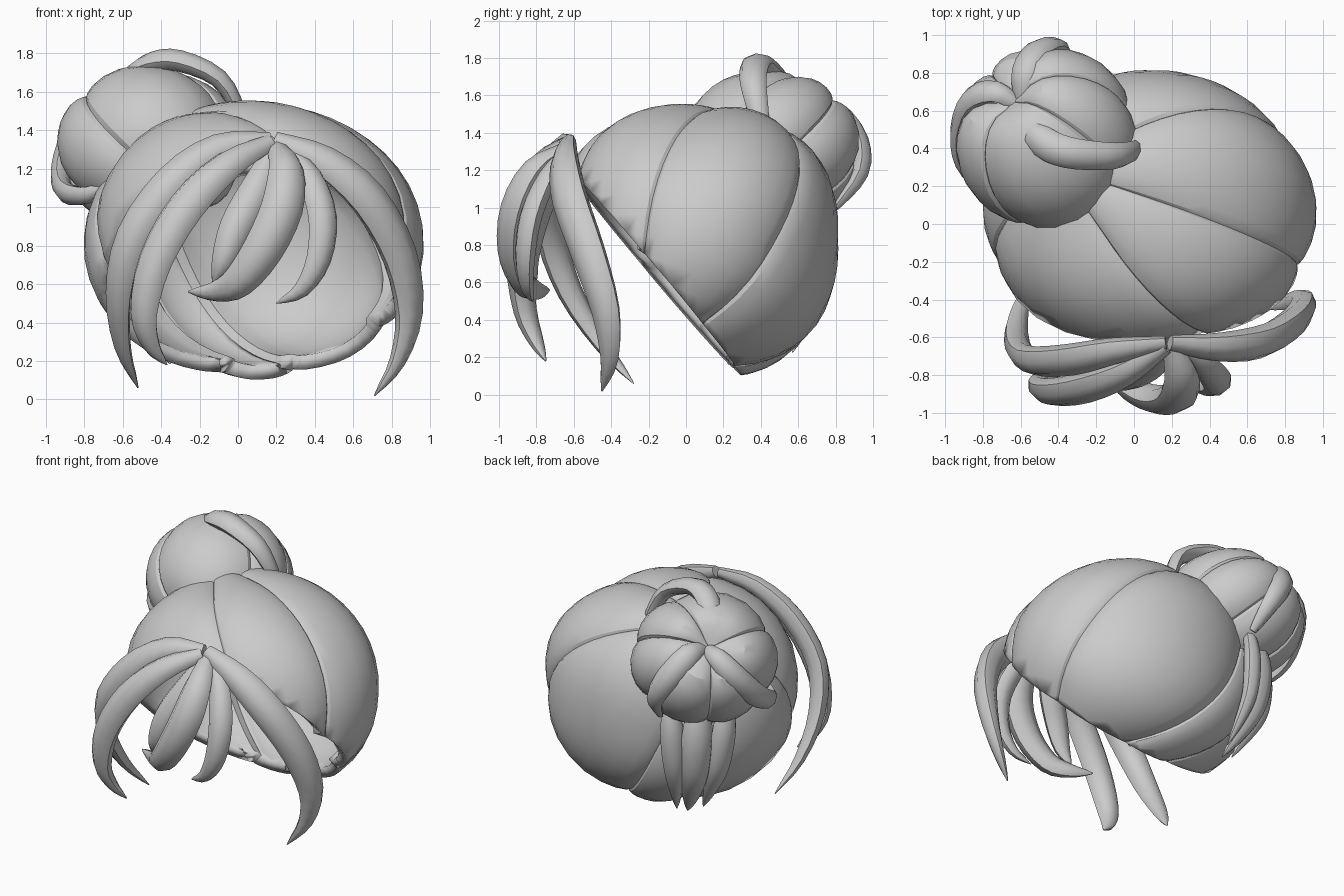
import bpy, bmesh, math
from mathutils import Vector

if "Cube" in bpy.data.objects:
    bpy.data.objects.remove(bpy.data.objects["Cube"])

mat = bpy.data.materials.new("hair_grey")
mat.diffuse_color = (0.6, 0.6, 0.6, 1)
mat.use_nodes = True
mat.node_tree.nodes["Principled BSDF"].inputs["Base Color"].default_value = mat.diffuse_color


def finish(name, bm, angle=35):
    bmesh.ops.recalc_face_normals(bm, faces=bm.faces[:])
    me = bpy.data.meshes.new(name)
    bm.to_mesh(me)
    bm.free()
    me.materials.append(mat)
    ob = bpy.data.objects.new(name, me)
    bpy.context.collection.objects.link(ob)
    bpy.ops.object.select_all(action='DESELECT')
    ob.select_set(True)
    bpy.context.view_layer.objects.active = ob
    bpy.ops.object.shade_smooth_by_angle(angle=math.radians(angle))
    return ob


def reach(d, radii, q):
    """Distance from centre to surface along d; q > 2 squares the side outline."""
    a, b, c = (abs(d[k]) / radii[k] for k in range(3))
    return 1 / math.sqrt(a * a + (b ** q + c ** q) ** (2 / q))


def lobed_ball(center, radii, axis, seams, groove, q=2, dent=0, rings=18, steps=8):
    """Ball split by grooves that run from pole to pole through the seam points."""
    c, w = Vector(center), Vector(axis).normalized()
    u = w.orthogonal().normalized()
    v = w.cross(u)
    az = sorted(math.atan2((Vector(s) - c).dot(v), (Vector(s) - c).dot(u)) for s in seams)
    cols = []
    for i, a in enumerate(az):
        b = az[(i + 1) % len(az)] + (2 * math.pi if i == len(az) - 1 else 0)
        # columns crowd towards the grooves to keep them crisp
        fs = [(1 - math.cos(math.pi * k / steps)) / 2 for k in range(steps)]
        cols += [(a + (b - a) * f, f) for f in fs]
    bm = bmesh.new()

    def point(t, a, f):
        d = w * math.cos(t) + (u * math.cos(a) + v * math.sin(a)) * math.sin(t)
        dip = groove * (1 - math.sin(math.pi * f) ** 0.5) * min(1, 2 * math.sin(t))
        dip += dent * math.exp(-(t / 0.35) ** 2)
        return bm.verts.new(c + d * reach(d, radii, q) * (1.01 - dip))

    top, bottom = point(0, 0, .5), point(math.pi, 0, .5)
    grid = [[point(math.pi * j / rings, a, f) for a, f in cols] for j in range(1, rings)]
    n = len(cols)
    for i in range(n):
        k = (i + 1) % n
        bm.faces.new((top, grid[0][i], grid[0][k]))
        bm.faces.new((bottom, grid[-1][k], grid[-1][i]))
        for r0, r1 in zip(grid, grid[1:]):
            bm.faces.new((r0[i], r1[i], r1[k], r0[k]))
    return bm


def strand(name, pts, radius, root=0.45, tip=0.04, flat=0.75, center=(0.08, 0.1, 0.85), sides=8):
    """Tapered lock of hair swept along a smooth path, flattened towards the head."""
    p = [Vector(q) for q in pts]
    p = [2 * p[0] - p[1]] + p + [2 * p[-1] - p[-2]]
    path = []
    for i in range(1, len(p) - 2):
        a, b, c, d = p[i - 1:i + 3]
        for t in (0, 1 / 3, 2 / 3):
            path.append(.5 * (2 * b + (c - a) * t + (2 * a - 5 * b + 4 * c - d) * t * t
                              + (3 * b - a - 3 * c + d) * t ** 3))
    path.append(p[-2])
    bm, rows, n = bmesh.new(), [], len(path) - 1
    for i, q in enumerate(path):
        s = i / n
        tan = (path[min(i + 1, n)] - path[max(i - 1, 0)]).normalized()
        out = q - Vector(center)
        out = (out - tan * out.dot(tan)).normalized()
        side = tan.cross(out)
        if s < 0.35:
            r = root + (1 - root) * math.sin(s / 0.35 * math.pi / 2)
        else:
            r = tip + (1 - tip) * math.cos((s - 0.35) / 0.65 * math.pi / 2) ** 0.8
        rows.append([bm.verts.new(q + radius * r * (side * math.cos(h) + out * flat * math.sin(h)))
                     for h in (2 * math.pi * k / sides for k in range(sides))])
    for r0, r1 in zip(rows, rows[1:]):
        for k in range(sides):
            m = (k + 1) % sides
            bm.faces.new((r0[k], r0[m], r1[m], r1[k]))
    bm.faces.new(rows[0])
    bm.faces.new(rows[-1])
    return finish(name, bm, 45)


# Main hair cap: six broad clumps from the crown, open towards the face and neck
CC, CR, CQ = Vector((0.08, 0.05, 0.82)), (0.88, 0.76, 0.73), 2.45
cap = lobed_ball(CC, CR, (-0.43, 0.22, 0.58),
                 [(0.92, -0.22, 0.95), (0.26, -0.56, 1.35), (0.82, 0.5, 0.8),
                  (0.28, 0.3, 0.12), (-0.5, 0.55, 0.3), (-0.75, -0.25, 0.7)], 0.06, CQ, 0, 24, 10)
bmesh.ops.bisect_plane(cap, geom=cap.verts[:] + cap.edges[:] + cap.faces[:],
                       plane_co=(0, 0.2, 0.21), plane_no=(0.04, -0.95, -0.8), clear_outer=True)
cap_ob = finish("hair_cap", cap, 25)
shell = cap_ob.modifiers.new("thickness", 'SOLIDIFY')
shell.thickness = 0.075
shell.offset = -1

# Bun of six clumps on the crown, dented where the locks meet
B = (-0.46, 0.45, 1.31)
bun = lobed_ball(B, (0.485, 0.49, 0.43), (-0.5, 0.55, 0.55),
                 [(-.46, .94, 1.32), (-.1, .36, 1.67), (-.9, .4, 1.15),
                  (0, .8, 1.5), (-.8, .1, 1.5), (-.75, .8, 1.0)], 0.1, 2, 0.3)
finish("bun", bun, 25)

# Locks wrapped over the bun
strand("bun_wrap_back", [(-.6, .62, 1.49), (-.58, .8, 1.5), (-.5, .92, 1.36),
                         (-.4, .93, 1.18), (-.35, .8, 1.0)], .085, .4, .3, .7, B)
strand("bun_wrap_top", [(-.6, .62, 1.49), (-.55, .5, 1.67), (-.44, .41, 1.75), (-.3, .37, 1.76),
                        (-.1, .36, 1.67), (0, .39, 1.5), (.02, .42, 1.36)], .085, .4, .3, .7, B)
strand("bun_wrap_left", [(-.6, .62, 1.49), (-.73, .7, 1.49), (-.86, .66, 1.36),
                         (-.92, .5, 1.18), (-.9, .33, 1.08), (-.8, .2, 1.06),
                         (-.7, .12, 1.1)], .08, .4, .3, .7, B)

# Loose ends hanging below the bun, following the cap
for i, (az, tip_az, drop, width) in enumerate([(124, 128, -42, .08), (137, 135, -46, .11),
                                               (150, 143, -41, .09)]):
    pts = []
    for k in range(6):
        a, e = math.radians(az + (tip_az - az) * k / 5), math.radians(20 + (drop - 20) * k / 5)
        d = Vector((math.cos(a) * math.cos(e), math.sin(a) * math.cos(e), math.sin(e)))
        pts.append(CC + d * reach(d, CR, CQ) * (1.1 if k == 5 else 1.05))
    strand(f"bun_tail_{i + 1}", pts, width)

# Fringe locks spreading from one root above the forehead
strand("fringe_outer_left", [(.17, -.63, 1.35), (-.1, -.67, 1.31), (-.35, -.72, 1.13), (-.55, -.72, .85),
                             (-.62, -.62, .55), (-.6, -.45, .27), (-.52, -.28, .06)], .1)
strand("fringe_inner_left", [(.17, -.65, 1.34), (-.05, -.79, 1.22), (-.27, -.87, 1.0), (-.43, -.89, .72),
                             (-.49, -.86, .45), (-.45, -.8, .28), (-.37, -.75, .18)], .1)
strand("fringe_centre", [(.2, -.65, 1.31), (.25, -.81, 1.2), (.23, -.91, 1.0), (.13, -.93, .78),
                         (0, -.88, .61), (-.12, -.8, .56), (-.26, -.73, .56)], .11)
strand("fringe_centre_left", [(.18, -.65, 1.3), (.1, -.74, 1.1), (-.01, -.81, .9),
                              (-.08, -.83, .72), (-.13, -.8, .6)], .09)
strand("fringe_centre_right", [(.25, -.64, 1.3), (.37, -.74, 1.16), (.44, -.83, .95), (.42, -.86, .73),
                               (.33, -.85, .57), (.2, -.82, .5)], .08)
strand("fringe_outer_right", [(.19, -.63, 1.35), (.45, -.65, 1.24), (.68, -.62, 1.04), (.84, -.52, .75),
                              (.89, -.43, .45), (.83, -.41, .2), (.71, -.45, .02)], .11)
